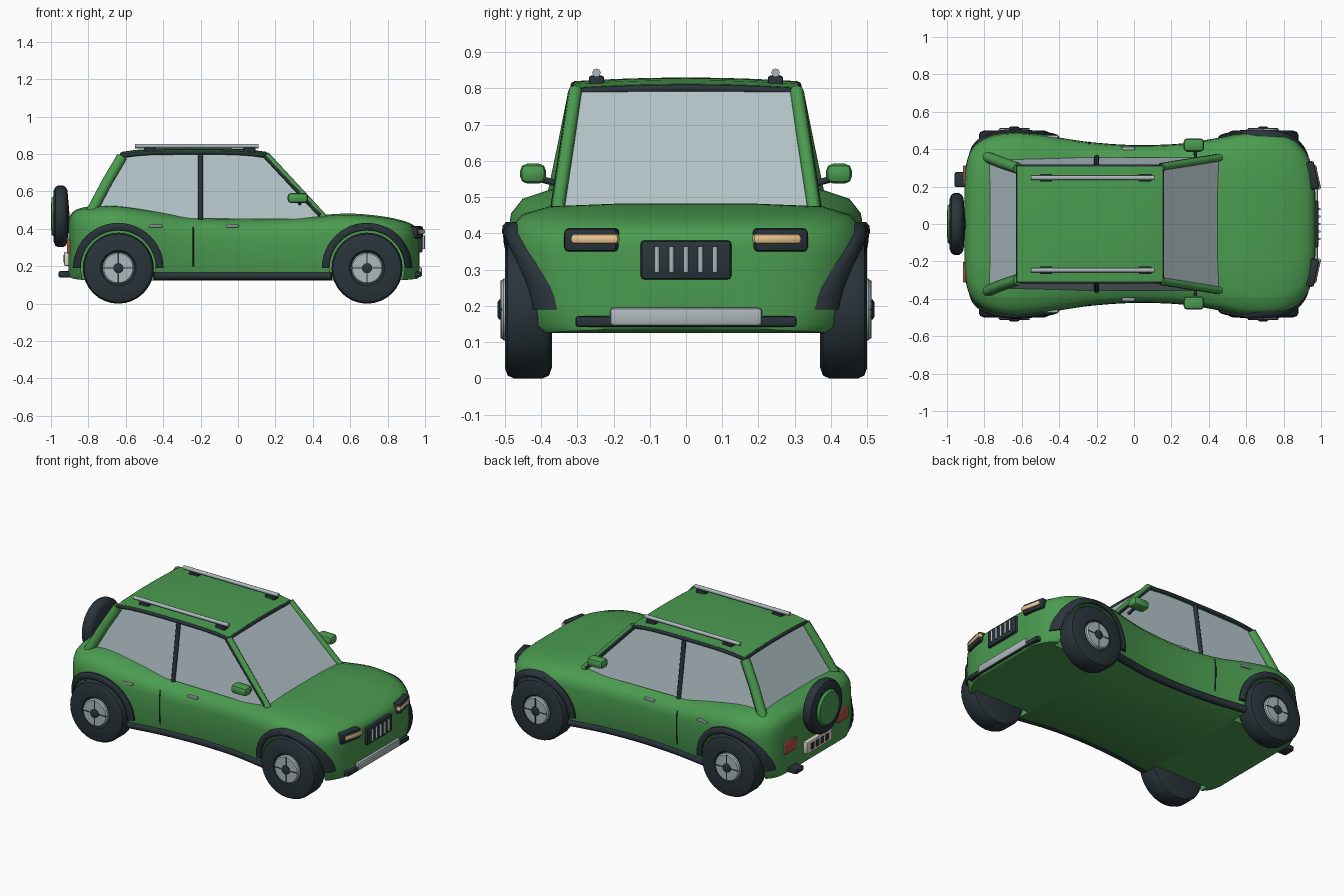
import bpy, bmesh, math
from mathutils import Vector
from mathutils.bvhtree import BVHTree

if "Cube" in bpy.data.objects:
    bpy.data.objects.remove(bpy.data.objects["Cube"])


def mat(name, rgb):
    m = bpy.data.materials.new(name)
    m.diffuse_color = (*rgb, 1)
    m.use_nodes = True
    m.node_tree.nodes["Principled BSDF"].inputs["Base Color"].default_value = m.diffuse_color
    return m


GREEN = mat("green_paint", (.07, .33, .08))
DARK = mat("dark_rubber", (.022, .034, .042))
GLASS = mat("glass", (.46, .56, .59))
SILVER = mat("silver", (.42, .48, .50))
TAN = mat("lamp", (.85, .58, .28))
RED = mat("tail_red", (.42, .09, .06))
CREAM = mat("plate_cream", (.75, .68, .55))


def finish(ob, col, angle=35):
    if col:
        ob.data.materials.clear()
        ob.data.materials.append(col)
    bpy.ops.object.select_all(action='DESELECT')
    ob.select_set(True)
    bpy.context.view_layer.objects.active = ob
    for m in list(ob.modifiers):
        bpy.ops.object.modifier_apply(modifier=m.name)
    bpy.ops.object.shade_smooth_by_angle(angle=math.radians(angle))
    return ob


def mesh(name, verts, faces):
    bm = bmesh.new()
    vs = [bm.verts.new(v) for v in verts]
    for f in faces:
        bm.faces.new([vs[i] for i in f])
    bmesh.ops.remove_doubles(bm, verts=bm.verts, dist=1e-5)
    bmesh.ops.recalc_face_normals(bm, faces=bm.faces)
    me = bpy.data.meshes.new(name)
    bm.to_mesh(me)
    bm.free()
    ob = bpy.data.objects.new(name, me)
    bpy.context.collection.objects.link(ob)
    return ob


def loft(name, rings, caps=True, wrap=False):
    """Skin equal closed rings of points."""
    n, k = len(rings[0]), len(rings)
    faces = [(i % k * n + j, i % k * n + (j + 1) % n, (i + 1) % k * n + (j + 1) % n, (i + 1) % k * n + j)
             for i in range(k if wrap else k - 1) for j in range(n)]
    if caps:
        faces += [tuple(range(n)), tuple(range((k - 1) * n, k * n))]
    return mesh(name, [p for r in rings for p in r], faces)


def box(name, loc, size, col, bevel=.006, rot=0):
    bpy.ops.mesh.primitive_cube_add(size=1, location=loc, rotation=(0, 0, rot))
    ob = bpy.context.object
    ob.name, ob.scale = name, size
    bpy.ops.object.transform_apply(location=False, rotation=False)
    if bevel:
        b = ob.modifiers.new("bevel", 'BEVEL')
        b.width, b.segments = bevel, 2
    return finish(ob, col)


def tube(name, pts, r, col, closed=False):
    cu = bpy.data.curves.new(name, 'CURVE')
    cu.dimensions, cu.bevel_depth, cu.bevel_resolution, cu.use_fill_caps = '3D', r, 2, True
    sp = cu.splines.new('POLY')
    sp.points.add(len(pts) - 1)
    for p, q in zip(sp.points, pts):
        p.co = (*q, 1)
    sp.use_cyclic_u = closed
    ob = bpy.data.objects.new(name, cu)
    bpy.context.collection.objects.link(ob)
    bpy.ops.object.select_all(action='DESELECT')
    ob.select_set(True)
    bpy.context.view_layer.objects.active = ob
    bpy.ops.object.convert(target='MESH')
    return finish(bpy.context.object, col, 50)


def lathe(name, prof, c, axis, col, seg=32):
    """Revolve (radius, offset) pairs about a signed x or y axis through c."""
    rings = []
    for r, h in prof:
        ring = []
        for i in range(seg):
            a = 2 * math.pi * i / seg
            u, v = r * math.cos(a), r * math.sin(a)
            off = (axis[1] * h, u, v) if axis[0] == 'x' else (u, axis[1] * h, v)
            ring.append(Vector(c) + Vector(off))
        rings.append(ring)
    return finish(loft(name, rings), col)


# --- body: smooth loft along x; stations are (x, half width, bottom, top)
ST = [(-.905, .24, .16, .44), (-.895, .33, .14, .475), (-.86, .41, .13, .505), (-.78, .465, .125, .522),
      (-.65, .49, .125, .528), (-.48, .475, .125, .505), (-.25, .438, .125, .468), (0, .42, .125, .458),
      (.25, .428, .125, .463), (.45, .46, .125, .475), (.6, .488, .125, .482), (.75, .488, .125, .47),
      (.86, .445, .125, .45), (.93, .365, .13, .425), (.962, .26, .135, .395), (.97, .15, .15, .36)]
SEC = [(0, 0), (.9, 0), (.96, .06), (.99, .25), (1, .5), (1, .7), (.985, .82), (.92, .92), (.77, .98), (.4, 1), (0, 1)]


def catmull(a, b, c, d, t):
    return [.5 * (2 * q + (r - p) * t + (2 * p - 5 * q + 4 * r - s) * t * t + (3 * q - p - 3 * r + s) * t ** 3)
            for p, q, r, s in zip(a, b, c, d)]


stations = [catmull(ST[max(i - 1, 0)], ST[i], ST[i + 1], ST[min(i + 2, len(ST) - 1)], t / 4)
            for i in range(len(ST) - 1) for t in range(4)] + [ST[-1]]
half = SEC + [(-y, z) for y, z in SEC[-2:0:-1]]
body = loft("body", [[(x, y * w, zb + z * (zt - zb)) for y, z in half] for x, w, zb, zt in stations])
bm = bmesh.new()
bm.from_mesh(body.data)
tree = BVHTree.FromBMesh(bm)


def side_y(x, z):
    hit = tree.ray_cast(Vector((x, 2, z)), Vector((0, -1, 0)))[0]
    return hit.y if hit else .3


def front_x(y, z):
    hit = tree.ray_cast(Vector((2, y, z)), Vector((-1, 0, 0)))[0]
    return hit.x if hit else .94


# wheel wells
WHEELS = [("rear", -.64), ("front", .69)]
cutters = []
for _, wx in WHEELS:
    for s in (1, -1):
        cut = lathe("well_cutter", [(.2, .34), (.2, .8)], (wx, 0, .19), ('y', s), None, 48)
        cut.hide_render = True
        m = body.modifiers.new("well", 'BOOLEAN')
        m.object, m.solver = cut, 'EXACT'
        cutters.append(cut)
finish(body, GREEN, 40)
for c in cutters:
    bpy.data.objects.remove(c)

# --- wheels and arches
TYRE = [(0, .48), (.08, .48), (.095, .5), (.16, .5), (.182, .492), (.19, .475), (.19, .395), (.182, .378), (.16, .37), (0, .37)]
for end, wx in WHEELS:
    for s in (1, -1):
        c, n = (wx, 0, .19), f"{end}_{'left' if s > 0 else 'right'}"
        lathe(n + "_tyre", TYRE, c, ('y', s), DARK)
        lathe(n + "_wheel_disc", [(0, .47), (.085, .47), (.085, .503), (.078, .51), (0, .51)], c, ('y', s), SILVER)
        lathe(n + "_hub_cap", [(0, .5), (.028, .5), (.028, .515), (.02, .52), (0, .52)], c, ('y', s), DARK, 12)
        box(n + "_spoke_bar_x", (wx, s * .508, .19), (.16, .008, .006), DARK, 0)
        box(n + "_spoke_bar_z", (wx, s * .508, .19), (.006, .008, .16), DARK, 0)
        rings = []
        for i in range(25):
            a = math.pi * i / 24
            ring = []
            for r, d in ((.203, -.05), (.203, .012), (.215, .018), (.232, .018), (.242, .01), (.242, -.05)):
                x, z = wx + r * math.cos(a), .19 + r * math.sin(a)
                ring.append((x, s * (side_y(x, min(z, .43)) + d), z))
            rings.append(ring)
        finish(loft(n + "_arch", rings), DARK, 40)

# --- cabin glass
TF, TR, BF, BR = (.15, .30, .80), (-.62, .30, .79), (.47, .357, .45), (-.805, .355, .46)
flip = lambda p, s: (p[0], s * p[1], p[2])
finish(loft("cabin_glass", [[flip(p, s) for p in (TF, TR, BR, BF)] for s in (1, -1)]), GLASS, 20)


# --- crowned roof and its dark edge
def roof_pt(u, v):
    return (-.235 + .385 * u, .308 * v, .79 + .018 * (1 - u ** 4) + .01 * (1 - v * v))


N = 10
G = [-1 + 2 * i / N for i in range(N + 1)]
roof = mesh("roof", [roof_pt(u, v) for u in G for v in G],
            [(i * (N + 1) + j, i * (N + 1) + j + 1, (i + 1) * (N + 1) + j + 1, (i + 1) * (N + 1) + j)
             for i in range(N) for j in range(N)])
sol = roof.modifiers.new("thick", 'SOLIDIFY')
sol.thickness, sol.offset = .024, 0
finish(roof, GREEN)
edge = [roof_pt(u, -1) for u in G] + [roof_pt(1, v) for v in G[1:]] + \
       [roof_pt(u, 1) for u in G[-2::-1]] + [roof_pt(-1, v) for v in G[-2:0:-1]]
tube("roof_trim", edge, .011, DARK, True)

for s in (1, -1):
    # pillars and side trim
    tube("front_pillar", [flip((.15, .305, .795), s), flip((.46, .355, .46), s)], .019, GREEN)
    tube("rear_pillar", [flip((-.62, .298, .785), s), flip((-.70, .325, .65), s), flip((-.79, .36, .48), s)], .03, GREEN)
    tube("middle_pillar", [(-.2, s * .302, .80), (-.2, s * .355, .45)], .014, DARK)
    tube("window_trim", [(.14, s * .318, .79), (.44, s * .366, .475)], .008, DARK)
    # roof rail and feet
    tube("roof_rail", [(-.55, s * .247, .843), (.11, s * .247, .843)], .012, SILVER)
    for x in (-.47, .06):
        box("rail_foot", (x, s * .247, .82), (.065, .042, .03), DARK)
    # mirrors
    box("mirror", (.32, s * .422, .565), (.11, .072, .055), GREEN, .02)
    tube("mirror_stalk", [(.33, s * .345, .535), (.325, s * .42, .555)], .009, DARK)
    # sill, door seam and handles
    tube("sill", [(x / 20, s * (side_y(x / 20, .15) - .004), .148) for x in range(-9, 11)], .022, DARK)
    tube("door_seam", [(-.24, s * side_y(-.24, z / 100), z / 100) for z in range(20, 44, 3)], .004, DARK)
    for x in (-.44, -.03):
        box("door_handle", (x, s * (side_y(x, .415) + .002), .415), (.07, .018, .014), SILVER, .004)
    # lamps
    fx = front_x(.25, .375)
    box("headlight_bezel", (fx - .008, s * .26, .382), (.05, .15, .065), DARK, .012, -s * -.22)
    box("headlight", (fx + .012, s * .25, .385), (.03, .135, .028), TAN, .01, -s * -.22)
    box("tail_light", (-.9, s * .257, .305), (.03, .11, .075), RED)

# --- nose: grille and bumper
box("grille", (.972, 0, .327), (.03, .25, .108), DARK, .01)
for i in range(-2, 3):
    tube("grille_slat", [(.992, i * .04, .292), (.992, i * .04, .364)], .007, SILVER)
box("bumper_bar", (.952, 0, .157), (.055, .61, .03), DARK, .008)
box("bumper_plate", (.965, 0, .17), (.04, .42, .05), SILVER, .01)

# --- tail: spare wheel, plate, exhaust
spare = [(0, -.01), (.165, -.01)]
lathe("spare_tyre", [(0, .9), (.14, .912), (.157, .922), (.165, .935), (.165, .962), (.157, .976), (.135, .986),
                     (.11, .986), (.105, .975), (0, .975)], (0, 0, .467), ('x', -1), DARK)
lathe("spare_cover", [(0, .96), (.108, .96), (.108, .985), (.098, .998), (0, 1.0)], (0, 0, .467), ('x', -1), GREEN)
box("rear_plate", (-.915, 0, .24), (.03, .25, .075), CREAM)
for i in range(4):
    box("plate_mark", (-.931, (i - 1.5) * .048, .24), (.006, .026, .04), DARK, 0)
box("exhaust", (-.925, .237, .157), (.07, .08, .034), DARK, .01)
